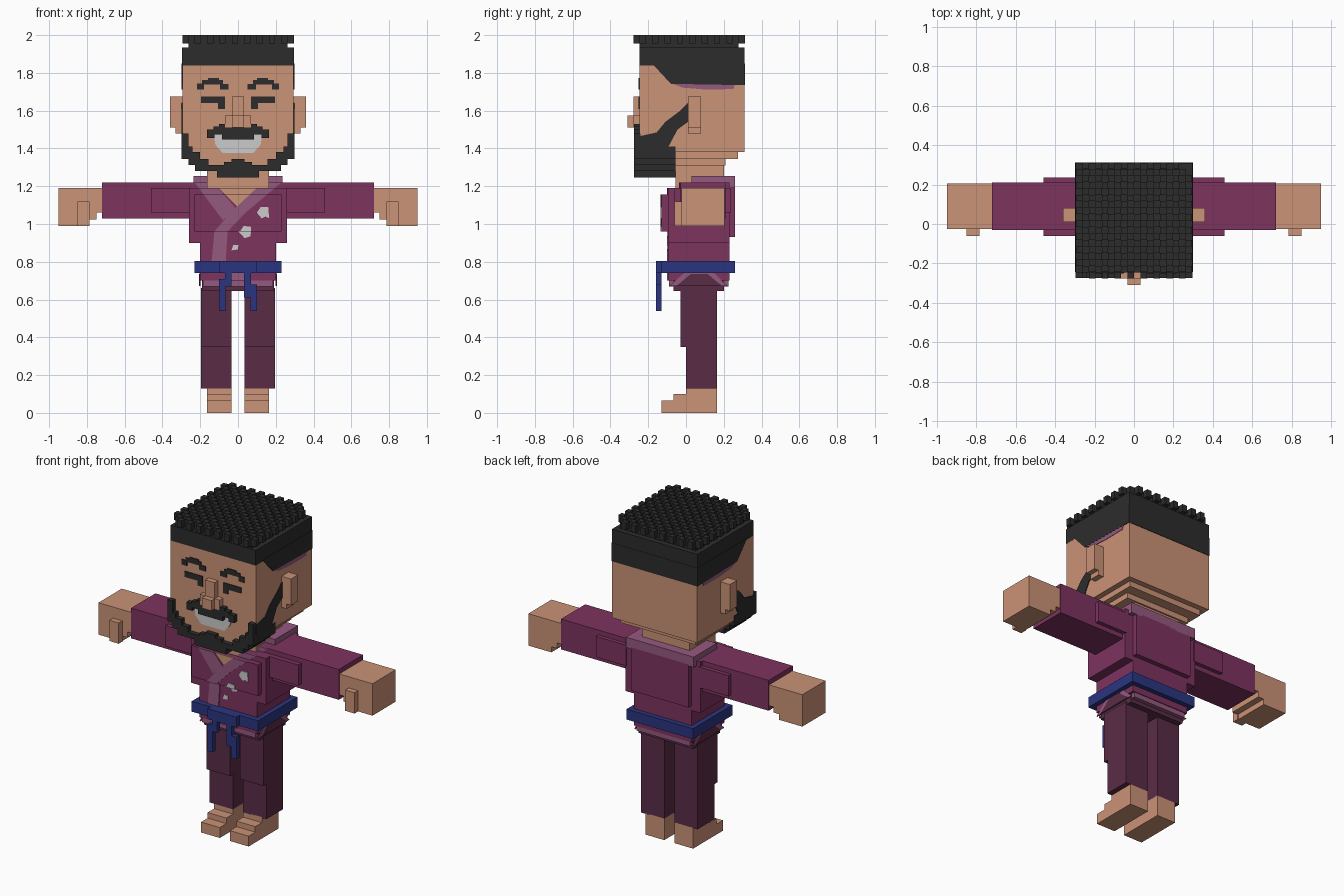
import bpy, bmesh
from mathutils import Vector, Matrix

def material(name, hexcode):
    lin = []
    for i in (0, 2, 4):
        c = int(hexcode[i:i + 2], 16) / 255
        lin.append(c / 12.92 if c < 0.04045 else ((c + 0.055) / 1.055) ** 2.4)
    m = bpy.data.materials.new(name)
    m.diffuse_color = (*lin, 1)
    return m

SKIN = material("skin", "CB9377")
HAIR = material("black_hair", "2C2C2C")
PURPLE = material("jacket_purple", "7D335F")
LIGHT = material("trim_mauve", "955A80")
PANTS = material("trouser_plum", "5A2C46")
BLUE = material("belt_blue", "2A3580")
PALE = material("pale_grey", "CBCBCB")

def finish(name, bm, mat):
    bmesh.ops.recalc_face_normals(bm, faces=bm.faces)
    me = bpy.data.meshes.new(name)
    bm.to_mesh(me)
    bm.free()
    me.materials.append(mat)
    ob = bpy.data.objects.new(name, me)
    bpy.context.collection.objects.link(ob)
    return ob

def add_box(bm, x0, x1, y0, y1, z0, z1):
    mid = Vector((x0 + x1, y0 + y1, z0 + z1)) / 2
    size = Matrix.Diagonal((x1 - x0, y1 - y0, z1 - z0, 1))
    bmesh.ops.create_cube(bm, size=1, matrix=Matrix.Translation(mid) @ size)

def boxes(name, mat, items, mirror=False):
    """Several boxes (x0, x1, y0, y1, z0, z1) in one object."""
    bm = bmesh.new()
    for b in items:
        add_box(bm, *b)
        if mirror:
            add_box(bm, -b[1], -b[0], *b[2:])
    return finish(name, bm, mat)

def prism(name, mat, pts, axis, d0, d1, zband=None):
    """Outline of (x or y, z) points extruded along the other flat axis."""
    bm = bmesh.new()
    at = (lambda a, z, d: (d, a, z)) if axis == "x" else (lambda a, z, d: (a, d, z))
    face = bm.faces.new([bm.verts.new(at(a, z, d0)) for a, z in pts])
    if zband:
        for z, s in ((zband[0], -1), (zband[1], 1)):
            geom = bm.verts[:] + bm.edges[:] + bm.faces[:]
            bmesh.ops.bisect_plane(bm, geom=geom, plane_co=(0, 0, z),
                                   plane_no=(0, 0, s), clear_outer=True)
    if not bm.faces:
        bm.free()
        return
    ext = bmesh.ops.extrude_face_region(bm, geom=bm.faces[:])["geom"]
    shift = at(0, 0, d1 - d0)
    bmesh.ops.translate(bm, vec=shift, verts=[v for v in ext if isinstance(v, bmesh.types.BMVert)])
    return finish(name, bm, mat)

# Stepped jacket front: (z0, z1, y)
BANDS = [(.80, .96, -.095), (.96, 1.155, -.13), (1.155, 1.19, -.095), (1.19, 1.22, -.03)]

def chest_plate(name, mat, pts, lift=.005):
    for z0, z1, y in BANDS:
        if min(p[1] for p in pts) < z1 and max(p[1] for p in pts) > z0:
            prism(name, mat, pts, "y", y - lift, y + .002, (z0, z1))

def side_plates(name, mat, pts, x, lift=.005):
    for s in (-1, 1):
        prism(name, mat, pts, "x", s * (x - .002), s * (x + lift))

# Head, neck, ears, nose
boxes("head", SKIN, [(-.295, .295, -.245, .31, 1.38, 1.84),
                     (-.26, .26, -.245, .275, 1.345, 1.38),
                     (-.225, .225, -.245, .21, 1.31, 1.345)])
boxes("neck", SKIN, [(-.165, .165, -.055, .20, 1.15, 1.32)])
boxes("ears", SKIN, [(.29, .33, .01, .08, 1.48, 1.675),
                     (.33, .36, .01, .08, 1.51, 1.675)], True)
boxes("nose", SKIN, [(-.033, .033, -.278, -.24, 1.51, 1.675),
                     (-.068, .068, -.278, -.24, 1.51, 1.575),
                     (-.033, .033, -.31, -.27, 1.51, 1.575)])

# Hair: flat top with rough tufts, sides sloping to the temples
boxes("hair_top", HAIR, [(-.296, .296, -.247, .311, 1.84, 1.935),
                         (-.262, .262, -.245, .278, 1.93, 1.967)])
prism("hair_sides", HAIR, [(-.18, 1.85), (-.08, 1.742), (.313, 1.735), (.313, 1.85)],
      "x", -.299, .299)
side_plates("hair_fade", LIGHT, [(-.07, 1.742), (-.02, 1.722), (.10, 1.712),
                                 (.25, 1.714), (.26, 1.74)], .295, .003)
c = .0328
tufts = []
for i in range(18):
    for j in range(18):
        corner = i in (0, 17) and j in (0, 17)
        if (i + j) % 2 == 0 and not corner:
            x, y = -.295 + i * c, -.278 + j * c
            tufts.append((x, x + c, y, y + c, 1.955, 2.0))
boxes("hair_tufts", HAIR, tufts)

# Beard, moustache and sideburns
boxes("beard_chin", HAIR, [(-.11, .11, -.275, -.055, 1.245, 1.28),
                           (-.19, .19, -.275, -.055, 1.28, 1.312),
                           (-.075, .075, -.275, -.24, 1.31, 1.328),
                           (-.035, .035, -.275, -.24, 1.325, 1.345)])
boxes("beard_jaw", HAIR, [(.155, .228, -.275, -.055, 1.28, 1.345),
                          (.20, .263, -.275, -.055, 1.312, 1.38),
                          (.24, .298, -.275, -.055, 1.345, 1.41),
                          (.262, .298, -.275, -.24, 1.40, 1.48)], True)
side_plates("sideburn", HAIR, [(.01, 1.64), (.01, 1.54), (-.045, 1.50), (-.095, 1.405),
                               (-.245, 1.405), (-.245, 1.465), (-.155, 1.485),
                               (-.11, 1.54), (-.03, 1.60)], .295)
boxes("moustache", HAIR, [(-.10, .10, -.275, -.24, 1.475, 1.51),
                          (-.135, .135, -.275, -.24, 1.475, 1.495)])
boxes("moustache_ends", HAIR, [(.03, .10, -.275, -.24, 1.50, 1.53),
                               (.125, .165, -.275, -.24, 1.455, 1.50),
                               (.10, .13, -.275, -.24, 1.49, 1.515)], True)
prism("smile", PALE, [(-.13, 1.48), (-.12, 1.42), (-.08, 1.375), (.08, 1.375),
                      (.12, 1.42), (.13, 1.48)], "y", -.251, -.243)
boxes("moustache_dip", HAIR, [(-.085, .085, -.275, -.24, 1.447, 1.48)])

# Closed eyes and brows
boxes("eyes", HAIR, [(.07, .195, -.251, -.243, 1.64, 1.675),
                     (.07, .105, -.251, -.243, 1.61, 1.645)], True)
boxes("brows", HAIR, [(.05, .095, -.251, -.243, 1.712, 1.742),
                      (.08, .19, -.251, -.243, 1.738, 1.762),
                      (.10, .16, -.251, -.243, 1.755, 1.772),
                      (.18, .217, -.251, -.243, 1.712, 1.745)], True)

# Jacket body and sleeves
boxes("jacket_body", PURPLE, [(-.20, .20, -.095, .23, .74, .90),
                              (-.26, .26, -.095, .23, .90, 1.19),
                              (-.23, .23, -.13, .0, .96, 1.155),
                              (-.20, .20, .2, .26, .93, 1.20),
                              (-.26, .26, -.03, .23, 1.15, 1.22)])
boxes("sleeves", PURPLE, [(.25, .46, -.06, .235, 1.06, 1.19),
                          (.25, .46, -.03, .21, 1.03, 1.22),
                          (.45, .72, -.03, .21, 1.03, 1.22)], True)
boxes("collar_back", LIGHT, [(-.20, .20, .19, .26, 1.19, 1.255)])
boxes("collar_sides", LIGHT, [(.16, .235, .03, .26, 1.19, 1.255)], True)

# Neckline, crossed lapels and blossom pattern
chest_plate("neckline", SKIN, [(-.13, 1.22), (0, 1.09), (.13, 1.22)], .004)
chest_plate("lapel_left", LIGHT, [(-.23, 1.22), (-.13, 1.22), (-.01, 1.08), (-.08, 1.02)])
chest_plate("lapel_right", LIGHT, [(.13, 1.22), (.23, 1.22), (.04, 1.06),
                                   (-.055, .96), (-.125, .96), (-.04, 1.06)], .006)
chest_plate("lapel_lower", LIGHT, [(-.125, .96), (-.055, .96), (-.065, .80), (-.14, .80)], .006)
chest_plate("blossom_large", PALE, [(.10, 1.06), (.125, 1.03), (.145, 1.04), (.165, 1.03),
                                    (.16, 1.09), (.12, 1.09)])
chest_plate("blossom_middle", PALE, [(.0, .962), (.035, .962), (.07, .962), (.065, .935), (.035, .925)])
chest_plate("blossom_top", PALE, [(.01, .96), (.07, .96), (.07, .985), (.03, .99)])
chest_plate("blossom_small", PALE, [(-.035, .86), (0, .865), (.002, .888), (-.025, .89)])

# Jacket hem with pale border and side slits
boxes("hem", PURPLE, [(-.20, .20, -.095, .23, .70, .745)])
boxes("hem_border", LIGHT, [(-.185, .185, -.09, .225, .67, .70)])
side_plates("slit_border", LIGHT, [(-.09, .672), (.22, .672), (.15, .74), (-.01, .74)], .20, .004)
side_plates("slit", PANTS, [(-.05, .672), (.19, .672), (.115, .735), (.025, .735)], .20, .007)
prism("hem_overlap", LIGHT, [(-.06, .70), (.06, .70), (.03, .745), (-.05, .745)],
      "y", -.10, -.09)

# Belt with knot and hanging tails
boxes("belt", BLUE, [(-.23, .23, -.13, .26, .74, .805)])
boxes("belt_knot", BLUE, [(-.10, .10, -.16, -.12, .74, .805)])
boxes("belt_tails", BLUE, [(-.10, -.065, -.16, -.13, .54, .71),
                           (-.07, -.035, -.16, -.13, .67, .745),
                           (.033, .068, -.16, -.13, .61, .745),
                           (.065, .10, -.16, -.13, .54, .68)])

# Hands
boxes("hands", SKIN, [(.71, .95, -.025, .205, 1.06, 1.19),
                      (.75, .95, -.025, .205, 1.025, 1.07),
                      (.79, .95, -.025, .205, .99, 1.04)], True)
boxes("thumbs", SKIN, [(.785, .85, -.06, -.02, .99, 1.12)], True)

# Trousers and feet
boxes("hips", PANTS, [(-.19, .19, -.065, .20, .645, .70)])
boxes("legs", PANTS, [(.035, .197, -.03, .165, .35, .66),
                      (.035, .197, 0, .165, .13, .36)], True)
boxes("feet", SKIN, [(.035, .165, -.13, .165, 0, .065),
                     (.035, .165, -.065, .165, .06, .10),
                     (.035, .165, 0, .165, .09, .135)], True)
